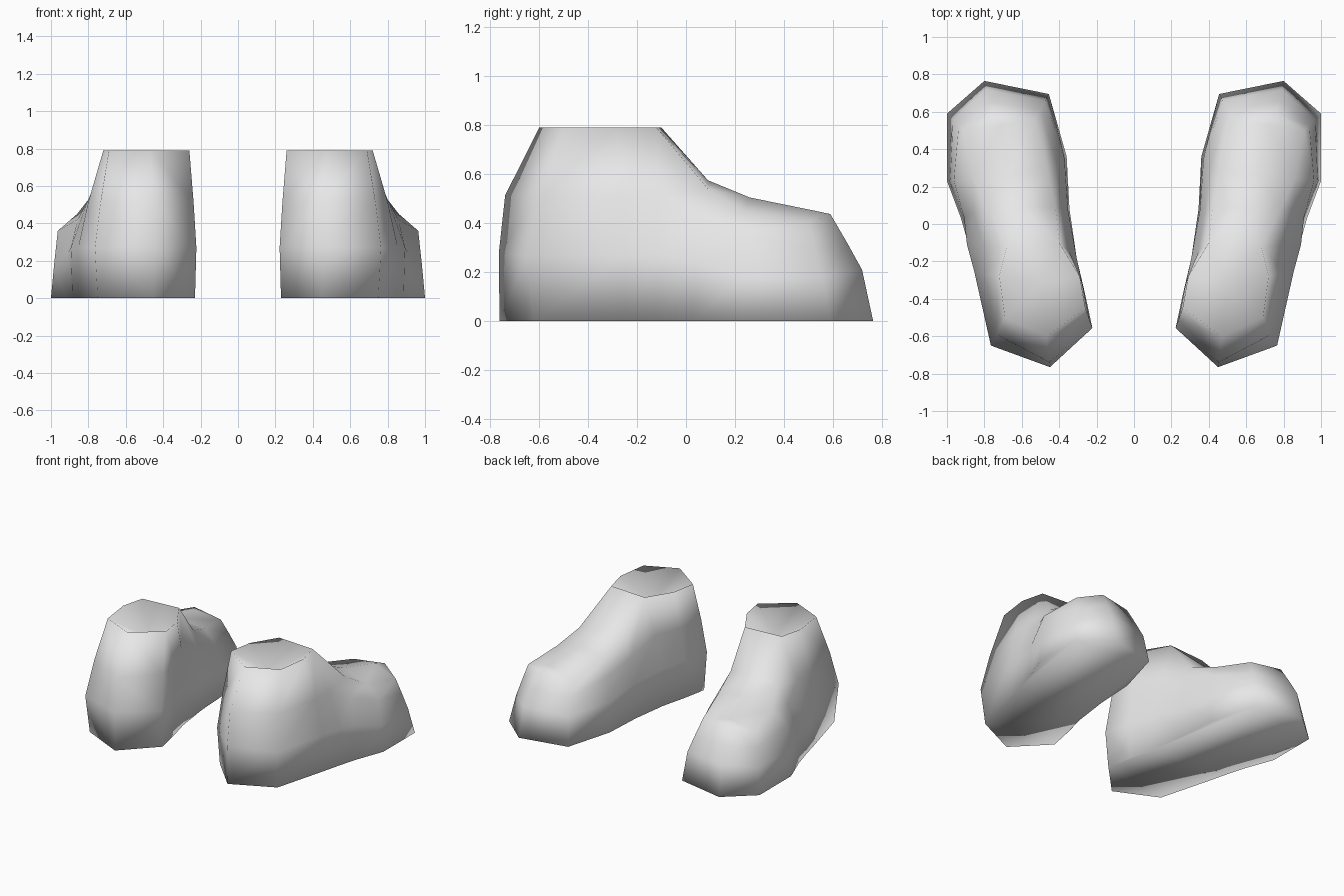
import bpy, bmesh

if "Cube" in bpy.data.objects:
    bpy.data.objects.remove(bpy.data.objects["Cube"])

# Row shapes from sole to top: (height fraction, lean fraction)
HEEL_ROWS = [(0, 0), (.35, -.02), (.65, .14), (1, 1)]
CORNER_ROWS = [(0, 0), (.34, -.25), (.65, .25), (1, 1)]
ANKLE_ROWS = [(0, 0), (.34, -.04), (.65, .38), (1, 1)]
SIDE_ROWS = [(0, 0), (.4, .12), (.8, .26), (1, 1)]
INNER_ROWS = [(0, 0), (.45, .12), (.78, .5), (1, 1)]
TOE_ROWS = [(0, 0), (.48, .26), (.74, .62), (1, 1)]
CORNER_TOE_ROWS = [(0, 0), (.45, .36), (.75, .7), (1, 1)]

# Columns around the shoe: base x, base y, top x, top y, top z, row shape
HEEL = (.45, -.762, .47, -.60, .79, HEEL_ROWS)
OUTER = [(.75, -.62, .69, -.50, .79, CORNER_ROWS), (.85, -.25, .72, -.28, .79, ANKLE_ROWS),
         (.885, -.11, .68, -.12, .79, ANKLE_ROWS), (.925, .03, .79, .09, .54, INNER_ROWS),
         (1.0, .23, .86, .24, .45, SIDE_ROWS), (1.0, .59, .91, .50, .40, CORNER_TOE_ROWS)]
TOE = (.80, .765, .76, .59, .437, TOE_ROWS)
INNER = [(.23, -.535, .26, -.45, .79, CORNER_ROWS), (.265, -.36, .29, -.28, .79, ANKLE_ROWS),
         (.31, -.18, .40, -.10, .79, ANKLE_ROWS), (.345, .08, .42, .09, .55, INNER_ROWS),
         (.36, .36, .46, .28, .48, INNER_ROWS), (.455, .695, .53, .56, .42, TOE_ROWS)]
CROWN = [.575, .505, .45]         # ridge heights over the instep
DISH = (.49, -.32, .64)           # lowest point of the hollow ankle top

grey = bpy.data.materials.new("light_grey")
grey.diffuse_color = (.8, .8, .8, 1)
grey.use_nodes = True
grey.node_tree.nodes["Principled BSDF"].inputs["Base Color"].default_value = grey.diffuse_color


def make_shoe(name, side):
    bm = bmesh.new()

    def column(c):
        bx, by, tx, ty, tz, rows = c
        return [bm.verts.new((side * (bx + (tx - bx) * f), by + (ty - by) * f, tz * h))
                for h, f in rows]

    heel, toe = column(HEEL), column(TOE)
    outer = [column(c) for c in OUTER]
    inner = [column(c) for c in INNER]
    ring = [heel] + outer + [toe] + inner[::-1]

    # side walls and sole
    for a, b in zip(ring, ring[1:] + ring[:1]):
        for r in range(3):
            bm.faces.new((a[r], b[r], b[r + 1], a[r + 1]))
    bm.faces.new([c[0] for c in ring])

    # hollow ankle top
    o, i = [c[3] for c in outer], [c[3] for c in inner]
    rim = [heel[3]] + o[:3] + i[2::-1]
    dish = bm.verts.new((side * DISH[0], DISH[1], DISH[2]))
    for a, b in zip(rim, rim[1:] + rim[:1]):
        bm.faces.new((a, b, dish))

    # instep and toe top around a raised centre ridge
    ridge = []
    for k, z in enumerate(CROWN):
        p = (o[3 + k].co + i[3 + k].co) / 2
        ridge.append(bm.verts.new((p.x, p.y, z)))
    for tri in ((o[2], o[3], ridge[0]), (o[2], ridge[0], i[2]), (i[2], ridge[0], i[3]),
                (o[5], toe[3], ridge[2]), (toe[3], i[5], ridge[2])):
        bm.faces.new(tri)
    for k in range(2):
        bm.faces.new((o[3 + k], o[4 + k], ridge[k + 1], ridge[k]))
        bm.faces.new((ridge[k], ridge[k + 1], i[4 + k], i[3 + k]))

    bmesh.ops.recalc_face_normals(bm, faces=bm.faces)
    for f in bm.faces:
        f.smooth = True
    mesh = bpy.data.meshes.new(name)
    bm.to_mesh(mesh)
    bm.free()
    mesh.materials.append(grey)
    bpy.context.collection.objects.link(bpy.data.objects.new(name, mesh))


make_shoe("right_shoe", 1)
make_shoe("left_shoe", -1)
